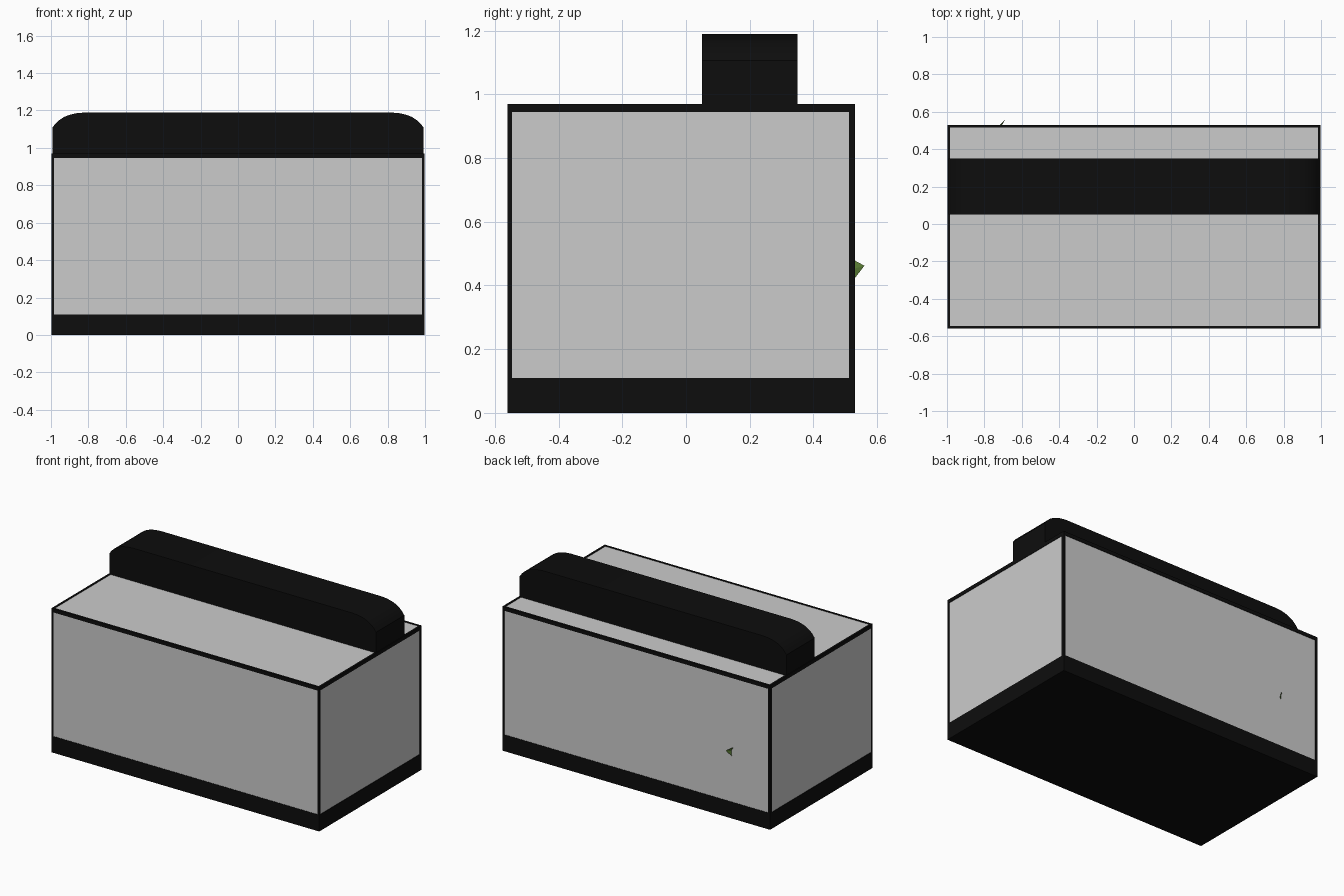
import bpy, bmesh
from mathutils import Vector

if "Cube" in bpy.data.objects:
    bpy.data.objects.remove(bpy.data.objects["Cube"])

def material(name, rgb):
    m = bpy.data.materials.new(name)
    m.diffuse_color = (*rgb, 1)
    m.use_nodes = True
    m.node_tree.nodes["Principled BSDF"].inputs["Base Color"].default_value = m.diffuse_color
    return m

BLACK = material("black_plastic", (0.004, 0.004, 0.004))
GREEN = material("leaf_green", (0.10, 0.20, 0.035))

def finish(bm, name, mat):
    bmesh.ops.recalc_face_normals(bm, faces=bm.faces)
    me = bpy.data.meshes.new(name)
    bm.to_mesh(me)
    bm.free()
    ob = bpy.data.objects.new(name, me)
    bpy.context.collection.objects.link(ob)
    if mat:
        me.materials.append(mat)
    return ob

def box(name, lo, hi, mat=None):
    bm = bmesh.new()
    bmesh.ops.create_cube(bm, size=1)
    lo, hi = Vector(lo), Vector(hi)
    for v in bm.verts:
        v.co = (lo + hi) / 2 + v.co * (hi - lo)
    return finish(bm, name, mat)

X, Y0, Y1 = 0.997, -0.56, 0.53      # outer footprint
ZB, ZR, ZT = 0.11, 0.945, 0.97      # base top, rim bottom, rim top
T, TB, GAP = 0.014, 0.019, 0.003    # frame widths and glass inset

# Base tray and glass body
box("base_tray", (-X, Y0, 0), (X, Y1, ZB), BLACK)
box("glass_tank", (-X + GAP, Y0 + GAP, ZB - 0.01),
    (X - GAP, Y1 - GAP, ZT - GAP))

# Corner posts and side rims, left and right
for side, s in (("left", -1), ("right", 1)):
    xa, xb = sorted((s * X, s * (X - T)))
    box(f"front_post_{side}", (xa, Y0, ZB), (xb, Y0 + T, ZR), BLACK)
    box(f"back_post_{side}", (xa, Y1 - TB, ZB), (xb, Y1, ZR), BLACK)
    box(f"side_rim_{side}", (xa, Y0 + T, ZR), (xb, Y1 - T, ZT), BLACK)

# Front and back rims
box("front_rim", (-X, Y0, ZR), (X, Y0 + T, ZT), BLACK)
box("back_rim", (-X, Y1 - T, ZR), (X, Y1, ZT), BLACK)

# Light hood: profile with rounded upper ends, extruded in depth
half = [(0.993, 0.95), (0.993, 1.107), (0.975, 1.131), (0.955, 1.149),
        (0.93, 1.165), (0.90, 1.177), (0.865, 1.185), (0.82, 1.189)]
outline = half + [(-x, z) for x, z in reversed(half)]
bm = bmesh.new()
face = bm.faces.new([bm.verts.new((x, 0.05, z)) for x, z in outline])
ext = bmesh.ops.extrude_face_region(bm, geom=[face])
bmesh.ops.translate(bm, vec=(0, 0.30, 0),
                    verts=[g for g in ext["geom"] if isinstance(g, bmesh.types.BMVert)])
hood = finish(bm, "light_hood", BLACK)
bpy.context.view_layer.objects.active = hood
hood.select_set(True)
bpy.ops.object.shade_smooth_by_angle()

# Plant leaves: pointed, slightly folded blades
def leaf(name, root, tip, wide):
    root, tip, wide = Vector(root), Vector(tip), Vector(wide)
    fold = (tip - root).cross(wide).normalized() * 0.008
    bm = bmesh.new()
    mid = [root.lerp(tip, t) + fold for t in (0.35, 0.7)]
    r, a, b, t = [bm.verts.new(p) for p in (root, mid[0], mid[1], tip)]
    for s in (-1, 1):
        c, d = [bm.verts.new(p - fold + wide * s * k) for p, k in zip(mid, (1, 0.9))]
        bm.faces.new((r, a, c))
        bm.faces.new((a, b, d, c))
        bm.faces.new((b, t, d))
    return finish(bm, name, GREEN)

# One leaf pokes through the back pane
leaf("leaf_back", (-0.78, 0.45, 0.42), (-0.688, 0.56, 0.462), (-0.006, 0.0, 0.034))
leaf("leaf_inner_a", (-0.78, 0.45, 0.42), (-0.85, 0.36, 0.52), (0.02, -0.02, 0.02))
leaf("leaf_inner_b", (-0.78, 0.45, 0.42), (-0.66, 0.38, 0.54), (0.02, 0.03, 0.0))
box("plant_stem", (-0.785, 0.445, 0.10), (-0.775, 0.455, 0.43), GREEN)
